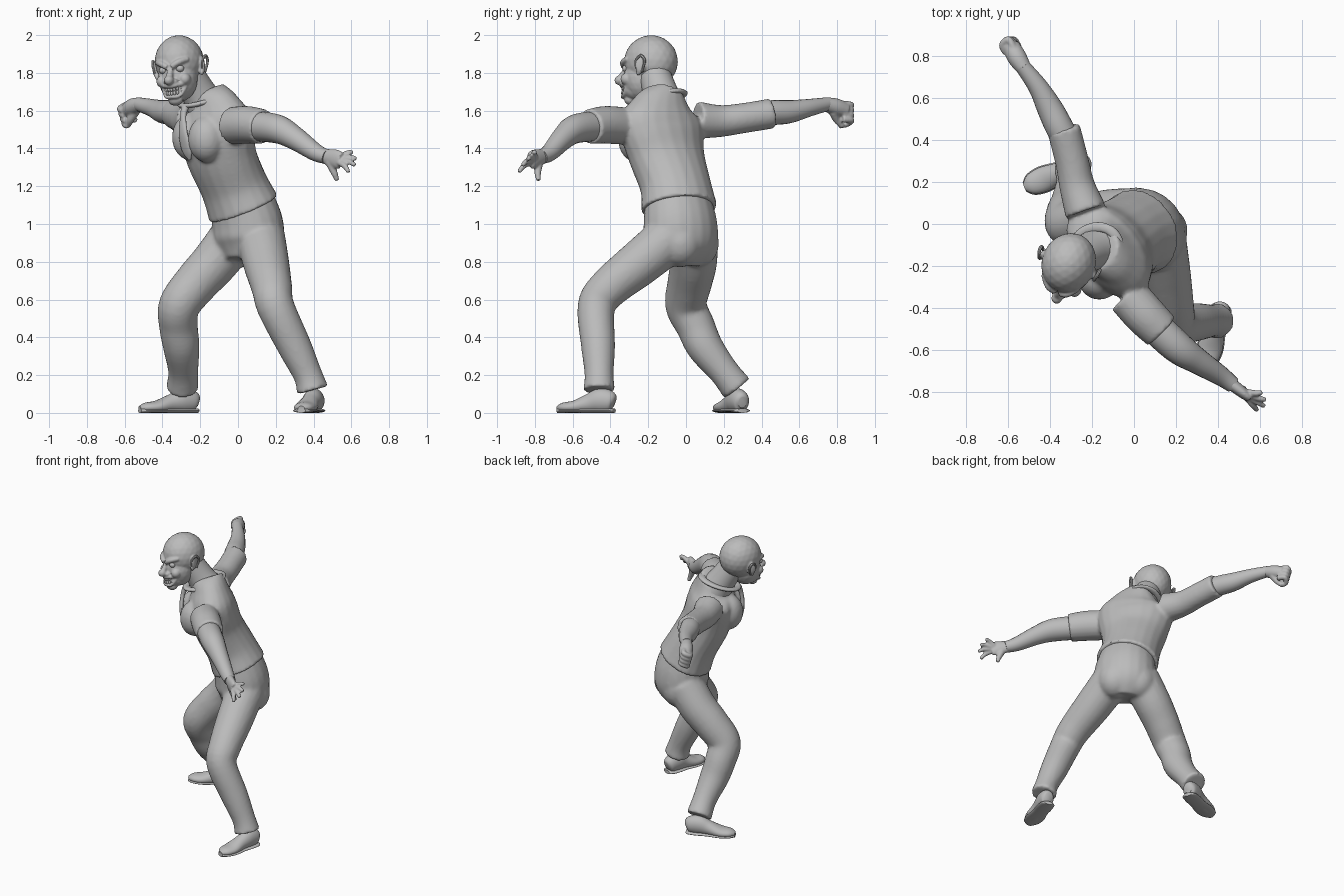
import bpy
import bmesh
import math
from mathutils import Vector, Matrix

if "Cube" in bpy.data.objects:
    bpy.data.objects.remove(bpy.data.objects["Cube"], do_unlink=True)

# Single clay grey for the whole figure
grey = bpy.data.materials.new("clay grey")
grey.use_nodes = True
colour = (.5, .5, .5, 1)
grey.diffuse_color = colour
grey.node_tree.nodes["Principled BSDF"].inputs["Base Color"].default_value = colour

SIDE = Vector((.62, -.78, 0))      # body's own left, seen from above
UP = Vector((0, 0, 1))


def spline(points, steps=5):
    """Smooth a list of (x, y, z, radius, radius) stations."""
    rows = [list(p) + [p[3]] * (5 - len(p)) for p in points]
    out = []
    for i in range(len(rows) - 1):
        a, b = rows[max(i - 1, 0)], rows[i]
        c, d = rows[i + 1], rows[min(i + 2, len(rows) - 1)]
        for k in range(steps):
            t = k / steps
            out.append([q + .5 * t * (r - p + t * (2 * p - 5 * q + 4 * r - s
                        + t * (3 * (q - r) + s - p)))
                        for p, q, r, s in zip(a, b, c, d)])
    return out + [rows[-1]]


def tube(bm, points, side=SIDE, sides=20):
    """Loft closed elliptical rings along a smoothed path."""
    rows = spline(points)
    centres = [Vector(r[:3]) for r in rows]
    rings = []
    for i, row in enumerate(rows):
        ahead = centres[min(i + 1, len(rows) - 1)] - centres[max(i - 1, 0)]
        ahead.normalize()
        a = (side - ahead * side.dot(ahead)).normalized()
        b = ahead.cross(a)
        rings.append([])
        for k in range(sides):
            t = math.tau * k / sides
            offset = a * row[3] * math.cos(t) + b * row[4] * math.sin(t)
            rings[-1].append(bm.verts.new(centres[i] + offset))
    for low, high in zip(rings, rings[1:]):
        for k in range(sides):
            n = (k + 1) % sides
            bm.faces.new((low[k], low[n], high[n], high[k]))
    bm.faces.new(rings[0][::-1])
    bm.faces.new(rings[-1])


def ball(bm, place, size, turn=Matrix()):
    matrix = Matrix.Translation(place) @ turn @ Matrix.Diagonal((*size, 1))
    bmesh.ops.create_icosphere(bm, subdivisions=3, radius=1, matrix=matrix)


def finish(bm, name, voxel=0, smooth=4, matrix=Matrix()):
    """Turn a bmesh into an object, optionally fusing its pieces."""
    bmesh.ops.recalc_face_normals(bm, faces=bm.faces)
    mesh = bpy.data.meshes.new(name)
    bm.to_mesh(mesh)
    bm.free()
    mesh.transform(matrix)
    mesh.materials.append(grey)
    obj = bpy.data.objects.new(name, mesh)
    bpy.context.collection.objects.link(obj)
    if voxel:
        fuse = obj.modifiers.new("fuse", "REMESH")
        fuse.mode = "VOXEL"
        fuse.voxel_size = voxel
        fuse.use_smooth_shade = True
        soften = obj.modifiers.new("soften", "SMOOTH")
        soften.iterations = smooth
    bpy.ops.object.select_all(action="DESELECT")
    obj.select_set(True)
    bpy.context.view_layer.objects.active = obj
    bpy.ops.object.shade_smooth_by_angle(angle=math.radians(40))
    return obj


# Trousers: pelvis, buttocks and both legs
bm = bmesh.new()
tube(bm, [(.05, -.05, .8, .13, .12), (.055, -.03, .9, .2, .175),
          (.05, -.03, 1, .205, .18), (.02, -.045, 1.12, .185, .165)])
ball(bm, (.01, .06, .9), (.115, .115, .13))
ball(bm, (.14, -.03, .9), (.115, .115, .13))
tube(bm, [(.12, -.08, .93, .13), (.15, -.25, .79, .122), (.18, -.41, .66, .108),
          (.2, -.475, .56, .1), (.3, -.465, .35, .09),
          (.37, -.46, .2, .077), (.395, -.46, .12, .086)])
tube(bm, [(-.02, .04, .93, .13), (-.12, .04, .8, .125), (-.22, .02, .69, .118),
          (-.31, 0, .57, .11), (-.315, .05, .46, .103), (-.3, .1, .35, .097),
          (-.29, .2, .22, .08), (-.295, .27, .13, .086)])
finish(bm, "trousers", .012, 6)

# Shirt: leaning torso, chest, neck base and short sleeves
bm = bmesh.new()
tube(bm, [(.03, -.035, 1.08, .212, .185), (-.02, -.055, 1.2, .2, .168),
          (-.085, -.1, 1.35, .22, .165), (-.115, -.125, 1.48, .25, .165),
          (-.125, -.13, 1.56, .245, .15), (-.14, -.125, 1.63, .17, .12),
          (-.17, -.115, 1.69, .1, .11)])
for place in ((-.165, -.26, 1.45), (-.25, -.13, 1.46)):
    ball(bm, place, (.1, .1, .125))
tube(bm, [(-.03, -.34, 1.52, .1), (.05, -.43, 1.525, .1), (.13, -.51, 1.515, .093)], UP)
tube(bm, [(-.23, .06, 1.55, .1), (-.27, .18, 1.545, .085), (-.295, .3, 1.56, .08),
          (-.335, .455, 1.585, .08)], UP)
finish(bm, "shirt", .011, 5)

# Neck, collar band and necktie
bm = bmesh.new()
tube(bm, [(-.15, -.11, 1.6, .12), (-.2, -.13, 1.68, .095), (-.27, -.17, 1.8, .085)])
finish(bm, "neck")

bm = bmesh.new()
loop = []
for k in range(17):
    t = math.tau * k / 16
    out = SIDE * math.cos(t) * .105 + Vector((-.78, -.62, 0)) * math.sin(t) * .12
    loop.append((-.185 + out.x, -.125 + out.y, 1.665 - .04 * math.sin(t), .014, .025))
tube(bm, loop, UP + SIDE * .01, 10)
finish(bm, "collar", .007, 2)

bm = bmesh.new()
tube(bm, [(-.28, -.21, 1.62, .025, .02), (-.29, -.225, 1.57, .018, .014),
          (-.29, -.24, 1.48, .034, .014), (-.27, -.24, 1.39, .04, .014),
          (-.255, -.235, 1.34, .008, .008)])
finish(bm, "necktie")

# Bare arms emerging from the sleeves
bm = bmesh.new()
tube(bm, [(.05, -.44, 1.52, .08), (.2, -.58, 1.505, .077), (.3, -.65, 1.455, .062),
          (.41, -.72, 1.38, .047), (.47, -.765, 1.355, .038)], UP)
finish(bm, "left_arm")
bm = bmesh.new()
tube(bm, [(-.3, .36, 1.58, .062), (-.355, .46, 1.59, .066), (-.4, .55, 1.595, .061),
          (-.455, .65, 1.615, .047), (-.53, .75, 1.635, .036)], UP)
finish(bm, "right_arm")

# Open left hand with spread fingers
bm = bmesh.new()
wrist = Vector((.45, -.75, 1.36))
palm = Vector((.515, -.8, 1.345))
tube(bm, [(*wrist, .038, .03), (*palm, .05, .027), (.545, -.825, 1.335, .045, .02)], UP)
for tip in ((.61, -.8, 1.38), (.627, -.835, 1.345), (.62, -.865, 1.31), (.585, -.885, 1.275)):
    tip = Vector(tip)
    root = palm.lerp(tip, .25)
    bend = root.lerp(tip, .55) + Vector((.004, -.004, .008))
    tube(bm, [(*root, .017), (*bend, .015), (*tip, .011)], UP, 10)
tube(bm, [(.485, -.78, 1.33, .026), (.51, -.785, 1.27, .018), (.525, -.78, 1.23, .012)],
     SIDE, 10)
finish(bm, "left_hand", .006, 3)

# Clenched right hand
bm = bmesh.new()
tube(bm, [(-.52, .735, 1.635, .036), (-.555, .79, 1.62, .046), (-.585, .845, 1.6, .042)], UP)
for k in range(4):
    drop = k * .027
    tube(bm, [(-.57 + drop * .3, .83, 1.635 - drop, .018),
              (-.595 + drop * .3, .875, 1.63 - drop, .017),
              (-.625 + drop * .3, .85, 1.61 - drop, .017),
              (-.61 + drop * .3, .81, 1.6 - drop, .014)], UP, 10)
tube(bm, [(-.545, .78, 1.595, .026), (-.57, .8, 1.55, .02), (-.585, .83, 1.515, .013)],
     SIDE, 10)
finish(bm, "right_hand", .006, 3)

# Head: skull, heavy jaw, cheeks, angry brow, lips, bulbous nose and ears
pose = (Matrix.Translation((-.31, -.185, 1.86)) @ Matrix.Rotation(math.radians(-22), 4, "Z")
        @ Matrix.Rotation(math.radians(-6), 4, "Y"))
ACROSS = Vector((1, 0, 0))
bm = bmesh.new()
ball(bm, (0, 0, 0), (.128, .145, .14))
ball(bm, (0, -.045, -.09), (.105, .1, .125))
ball(bm, (0, -.07, -.15), (.078, .08, .062))
ball(bm, (0, -.105, -.205), (.04, .036, .03))
ball(bm, (0, -.175, -.1), (.026, .028, .026))
tube(bm, [(0, -.125, -.03, .014), (0, -.15, -.06, .017), (0, -.17, -.095, .02)], ACROSS, 12)
for s in (-1, 1):
    ball(bm, (s * .066, -.108, -.1), (.03, .034, .032))
    ball(bm, (s * .023, -.15, -.108), (.016, .018, .014))
    tube(bm, [(s * .012, -.15, -.03, .015), (s * .05, -.138, -.008, .017),
              (s * .09, -.095, .005, .013)], UP, 10)
    ear = Matrix.Rotation(s * math.radians(25), 4, "Z")
    ball(bm, (s * .132, -.005, -.03), (.012, .03, .047), ear)
    ball(bm, (s * .127, -.018, -.07), (.011, .014, .018), ear)
for height, push in ((-.132, .004), (-.188, -.004)):
    tube(bm, [(-.07, -.1, -.125, .01), (-.042, -.137 - push, height + .006, .01),
              (0, -.156 - push, height, .011), (.042, -.137 - push, height + .006, .01),
              (.07, -.1, -.125, .01)], UP, 10)
finish(bm, "head", .006, 3, pose)

# Ear rims
bm = bmesh.new()
for s in (-1, 1):
    tube(bm, [(s * .135, -.03, -.05, .005), (s * .142, -.03, -.01, .007),
              (s * .15, 0, .016, .008), (s * .15, .024, -.012, .008),
              (s * .138, .006, -.07, .006)], ACROSS, 8)
finish(bm, "ear_rims", matrix=pose)

# Eyes and two rows of bared teeth
bm = bmesh.new()
for s in (-1, 1):
    ball(bm, (s * .048, -.122, -.042), (.022, .02, .019))
finish(bm, "eyes", matrix=pose)
bm = bmesh.new()
for row in (-.149, -.171):
    for k in range(-3, 4):
        ball(bm, (k * .0145, -.152 + k * k * .0026, row + k * k * .001),
             (.0075, .008, .012))
finish(bm, "teeth", matrix=pose)

# Shoes with flat soles
for name, heel, toe in (("left_shoe", (.42, -.38), (.335, -.68)),
                        ("right_shoe", (-.215, .3), (-.52, .175))):
    heel, toe = Vector((*heel, 0)), Vector((*toe, 0))
    across = UP.cross(toe - heel).normalized()
    bm = bmesh.new()
    upper = []
    for along, height, wide, tall in ((0, .055, .025, .03), (.06, .06, .045, .055),
                                      (.25, .065, .052, .065), (.45, .05, .05, .05),
                                      (.7, .032, .06, .034), (.9, .028, .048, .026),
                                      (1, .024, .018, .012)):
        spot = heel.lerp(toe, along)
        upper.append((spot.x, spot.y, height, wide, tall))
    tube(bm, upper, across)
    tube(bm, [(x, y, .012, w + .005, .012) for x, y, z, w, t in upper], across)
    for v in bm.verts:
        v.co.z = max(v.co.z, 0)
    finish(bm, name)
